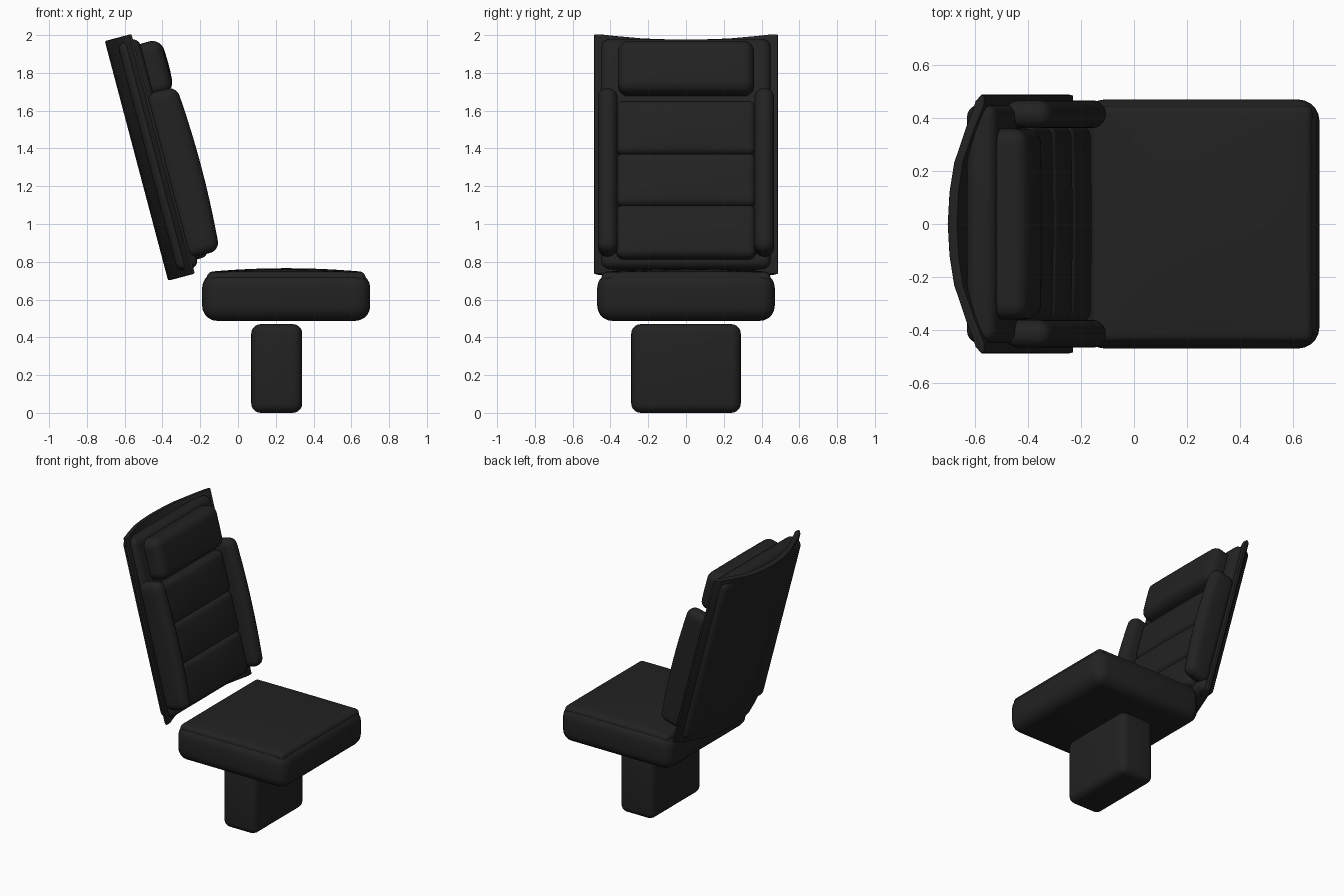
import bpy, bmesh, math
from mathutils import Vector

if "Cube" in bpy.data.objects:
    bpy.data.objects.remove(bpy.data.objects["Cube"])

black = bpy.data.materials.new("black_leather")
black.diffuse_color = (0.016, 0.016, 0.016, 1)
black.use_nodes = True
black.node_tree.nodes["Principled BSDF"].inputs["Base Color"].default_value = black.diffuse_color
TILT = math.radians(-14.8)
BACK_ORIGIN = (-0.37, 0, 0.70)


def finish(bm, name, on_back):
    bmesh.ops.recalc_face_normals(bm, faces=bm.faces)
    me = bpy.data.meshes.new(name)
    bm.to_mesh(me)
    bm.free()
    ob = bpy.data.objects.new(name, me)
    bpy.context.collection.objects.link(ob)
    me.materials.append(black)
    if on_back:
        ob.location = BACK_ORIGIN
        ob.rotation_euler = (0, TILT, 0)
    bpy.ops.object.select_all(action='DESELECT')
    ob.select_set(True)
    bpy.context.view_layer.objects.active = ob
    bpy.ops.object.shade_smooth_by_angle(angle=math.radians(40))
    return ob


def pad(name, lo, hi, radius, bulge=0, axis=0, along=(), on_back=False):
    """Rounded box between two corners; the +axis side swells by bulge."""
    lo, hi = Vector(lo), Vector(hi)
    mid, half = (lo + hi) / 2, (hi - lo) / 2
    bm = bmesh.new()
    bmesh.ops.create_cube(bm, size=2)
    for v in bm.verts:
        v.co = Vector([mid[i] + v.co[i] * half[i] for i in range(3)])
    bmesh.ops.bevel(bm, geom=bm.edges[:], offset=radius, segments=5,
                    profile=0.5, affect='EDGES')
    for a in along:
        for k in range(-4, 5):
            co, no = mid.copy(), Vector((0, 0, 0))
            co[a] += half[a] * k / 5
            no[a] = 1
            bmesh.ops.bisect_plane(bm, geom=bm.verts[:] + bm.edges[:] + bm.faces[:],
                                   plane_co=co, plane_no=no)
    for v in bm.verts:
        w = max(0, (v.co[axis] - mid[axis]) / half[axis])
        for a in along:
            w *= max(0, 1 - ((v.co[a] - mid[a]) / half[a]) ** 2)
        v.co[axis] += bulge * w
    return finish(bm, name, on_back)


# pedestal and seat
pad("pedestal", (0.07, -0.29, 0), (0.34, 0.29, 0.47), 0.05)
pad("seat_cushion", (-0.19, -0.47, 0.487), (0.70, 0.47, 0.742), 0.08)
pad("seat_top_panel", (-0.165, -0.447, 0.66), (0.675, 0.447, 0.746), 0.03,
    0.02, 2, (0, 1))

# curved back shell: (y, depth) section swept up the backrest
outer = [(0, 0), (0.12, 0.007), (0.23, 0.025), (0.36, 0.07), (0.465, 0.11), (0.488, 0.132)]
inner = [(0.485, 0.146), (0.45, 0.146), (0.36, 0.108), (0.23, 0.062), (0.12, 0.046), (0, 0.04)]
half = outer + inner
section = half + [(-y, n) for y, n in reversed(half) if y > 0]
bm = bmesh.new()
base = bm.faces.new([bm.verts.new((n, y, 0)) for y, n in section])
top = bmesh.ops.extrude_face_region(bm, geom=[base])["geom"]
bmesh.ops.translate(bm, vec=(0, 0, 1.312),
                    verts=[g for g in top if isinstance(g, bmesh.types.BMVert)])
rims = [e for e in bm.edges if abs(e.verts[0].co.z - e.verts[1].co.z) < 1e-4]
bmesh.ops.bevel(bm, geom=rims, offset=0.008, segments=2, profile=0.5, affect='EDGES')
finish(bm, "back_shell", True)

# backrest padding
pad("back_panel", (0.06, -0.45, 0.03), (0.178, 0.45, 1.285), 0.045, on_back=True)
pad("headrest", (0.13, -0.36, 0.962), (0.285, 0.36, 1.25), 0.055,
    0.01, 0, (1, 2), True)
for i, (a, b) in enumerate([(0.07, 0.358), (0.352, 0.64), (0.634, 0.928)]):
    pad(f"back_cushion_{i + 1}", (0.12, -0.368, a), (0.238, 0.368, b), 0.035,
        0.016, 0, (1, 2), True)
for side, s in (("left", -1), ("right", 1)):
    y = sorted((s * 0.362, s * 0.467))
    pad(f"{side}_bolster", (0.13, y[0], 0.085), (0.304, y[1], 0.985), 0.05,
        0.02, 0, (2,), True)
